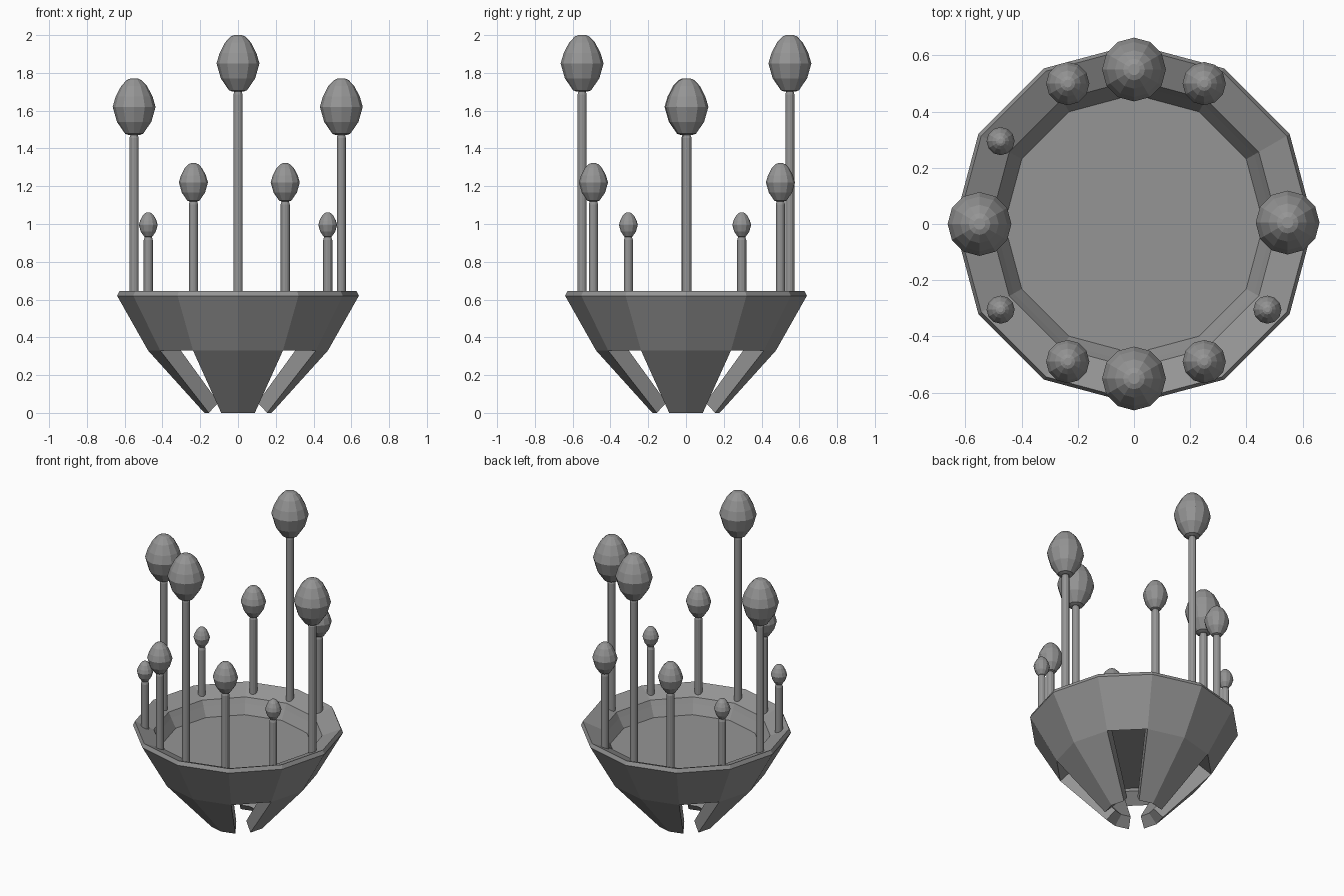
import bpy, bmesh
from math import sin, cos, pi

if "Cube" in bpy.data.objects:
    bpy.data.objects.remove(bpy.data.objects["Cube"], do_unlink=True)

GREY = (0.3, 0.3, 0.3, 1)
mat = bpy.data.materials.new("mid grey")
mat.use_nodes = True
mat.diffuse_color = GREY
mat.node_tree.nodes["Principled BSDF"].inputs["Base Color"].default_value = GREY


def finish(bm, name, location=(0, 0, 0)):
    bmesh.ops.recalc_face_normals(bm, faces=bm.faces)
    mesh = bpy.data.meshes.new(name)
    bm.to_mesh(mesh)
    bm.free()
    mesh.materials.append(mat)
    obj = bpy.data.objects.new(name, mesh)
    obj.location = location
    bpy.context.collection.objects.link(obj)
    return obj


def ring(bm, r, z, sides):
    return [bm.verts.new((r * cos(2 * pi * i / sides), r * sin(2 * pi * i / sides), z))
            for i in range(sides)]


def lathe(name, profile, sides, location=(0, 0, 0)):
    """Closed solid of revolution with capped ends."""
    bm = bmesh.new()
    rings = [ring(bm, r, z, sides) for r, z in profile]
    for a, b in zip(rings, rings[1:]):
        for i in range(sides):
            j = (i + 1) % sides
            bm.faces.new((a[i], a[j], b[j], b[i]))
    bm.faces.new(rings[0])
    bm.faces.new(rings[-1])
    return finish(bm, name, location)


# Thick twelve-sided bowl, its lower part split into four legs
SIDES = 12
OUTER = [(0.178, 0), (0.476, 0.33), (0.64, 0.62), (0.628, 0.645)]
INNER = [(0.12, 0.055), (0.40, 0.39), (0.495, 0.56), (0.513, 0.595)]
bm = bmesh.new()
out = [ring(bm, r, z, SIDES) for r, z in OUTER]
inn = [ring(bm, r, z, SIDES) for r, z in INNER]


def is_solid(k, i):
    return 0 <= k < len(OUTER) - 1 and not (k == 0 and i % 3 == 1)


for k in range(len(OUTER) - 1):
    for i in range(SIDES):
        if not is_solid(k, i):
            continue
        j = (i + 1) % SIDES
        for g in (out, inn):
            bm.faces.new((g[k][i], g[k][j], g[k + 1][j], g[k + 1][i]))
        # Close the thickness wherever the neighbouring cell is open
        borders = [((k - 1, i), (k, i), (k, j)),
                   ((k + 1, i), (k + 1, i), (k + 1, j)),
                   ((k, (i - 1) % SIDES), (k, i), (k + 1, i)),
                   ((k, j), (k, j), (k + 1, j))]
        for cell, (a, b), (c, d) in borders:
            if not is_solid(*cell):
                bm.faces.new((out[a][b], out[c][d], inn[c][d], inn[a][b]))
finish(bm, "bowl_shell")

# Floor slab inside the bowl
lathe("bowl_floor", [(0.43, 0.42), (0.475, 0.50)], SIDES)

# Bud outline in units of its own radius, around its widest line
BUD = [(0.26, -1.31), (0.42, -1.25), (0.80, -0.70), (1, 0),
       (0.86, 0.48), (0.60, 0.98), (0.34, 1.25), (0.18, 1.32)]


def bud_post(name, x, y, z, radius):
    """Thin post rising from the rim with a pointed bud on top."""
    top = z - 1.31 * radius
    post = 0.024
    lathe(name + "_post", [(post, 0.58), (post, top - 0.015), (post * 0.8, top + 0.002)],
          12, (x, y, 0))
    lathe(name + "_bud", [(r * radius, h * radius) for r, h in BUD], 12, (x, y, z))


# Tall posts on the four axes, higher at front and back
for name, x, y, z in [("front", 0, -0.55, 1.85), ("back", 0, 0.55, 1.85),
                      ("left", 0.547, 0.005, 1.62), ("right", -0.55, 0, 1.62)]:
    bud_post("tall_" + name, x, y, z, 0.1136)

# Medium posts beside the front and back, small ones toward the sides
for end, sy in (("front", -1), ("back", 1)):
    for side, sx in (("left", 1), ("right", -1)):
        bud_post(f"medium_{end}_{side}", 0.007 + sx * 0.243, 0.005 + sy * 0.495, 1.22, 0.077)
        if (end, side) != ("back", "left"):
            bud_post(f"small_{end}_{side}", sx * 0.475, -0.005 + sy * 0.3, 0.995, 0.05)
